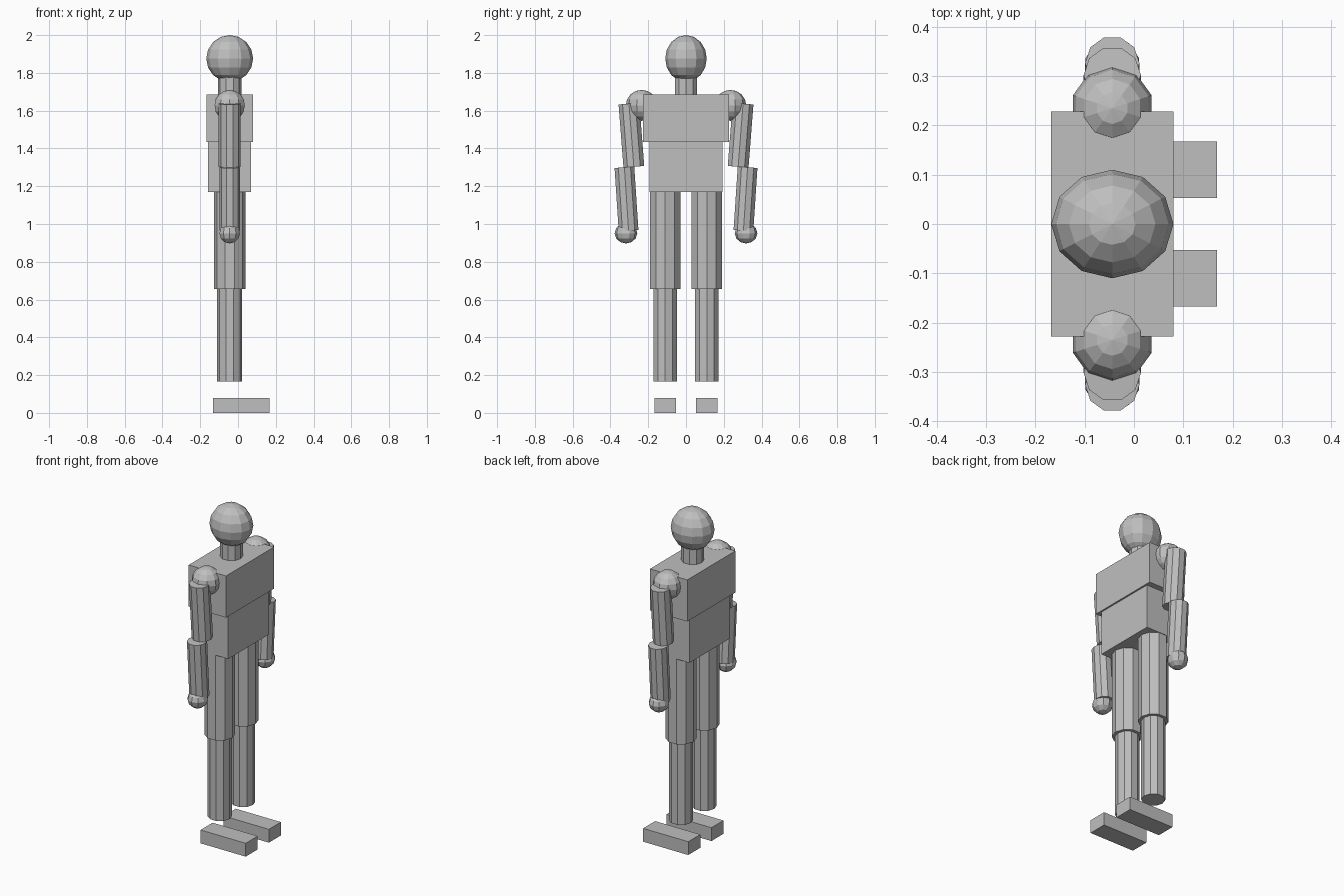
import bpy, bmesh
from math import pi
from mathutils import Matrix, Vector

cube = bpy.data.objects.get("Cube")
if cube:
    bpy.data.objects.remove(cube, do_unlink=True)

# One plain grey for the whole figure
GREY = (0.52, 0.52, 0.52, 1)
grey = bpy.data.materials.new("plain grey")
grey.use_nodes = True
grey.diffuse_color = GREY
grey.node_tree.nodes["Principled BSDF"].inputs["Base Color"].default_value = GREY

AXIS_X = -0.044  # body axis, behind the toes


def finish(name, bm):
    mesh = bpy.data.meshes.new(name)
    bm.to_mesh(mesh)
    bm.free()
    mesh.materials.append(grey)
    obj = bpy.data.objects.new(name, mesh)
    bpy.context.collection.objects.link(obj)


def box(name, center, size):
    bm = bmesh.new()
    bmesh.ops.create_cube(bm, size=1, matrix=Matrix.Translation(center) @ Matrix.Diagonal((*size, 1)))
    finish(name, bm)


def ball(name, center, radii, segments, rings):
    bm = bmesh.new()
    bmesh.ops.create_uvsphere(bm, u_segments=segments, v_segments=rings, radius=1,
                              matrix=Matrix.Translation(center) @ Matrix.Diagonal((*radii, 1)))
    finish(name, bm)


def limb(name, top, bottom, radius, sides=10):
    """Faceted cylinder between two (y, z) points, with a corner facing forward."""
    a, b = Vector((AXIS_X, *top)), Vector((AXIS_X, *bottom))
    axis = a - b
    turn = Vector((0, 0, 1)).rotation_difference(axis).to_matrix().to_4x4()
    bm = bmesh.new()
    bmesh.ops.create_cone(bm, cap_ends=True, segments=sides, radius1=radius, radius2=radius,
                          depth=axis.length,
                          matrix=Matrix.Translation((a + b) / 2) @ turn @ Matrix.Rotation(pi / 2, 4, "Z"))
    finish(name, bm)


# Head, neck and trunk
ball("head", (AXIS_X, 0, 1.876), (0.124, 0.11, 0.124), 12, 8)
limb("neck", (0, 1.8), (0, 1.68), 0.062)
box("chest", (AXIS_X, 0, 1.56), (0.248, 0.456, 0.25))
box("abdomen", (AXIS_X, 0, 1.303), (0.228, 0.386, 0.265))

# Arms and legs, once for each side
for side, s in (("left", 1), ("right", -1)):
    ball(side + "_shoulder", (AXIS_X, s * 0.235, 1.628), (0.084, 0.084, 0.082), 10, 8)
    limb(side + "_upper_arm", (s * 0.302, 1.637), (s * 0.276, 1.303), 0.058)
    limb(side + "_forearm", (s * 0.326, 1.3), (s * 0.304, 0.965), 0.055)
    ball(side + "_hand", (AXIS_X, s * 0.318, 0.951), (0.057, 0.06, 0.054), 10, 6)
    limb(side + "_thigh", (s * 0.11, 1.172), (s * 0.11, 0.657), 0.084)
    limb(side + "_shin", (s * 0.11, 0.657), (s * 0.11, 0.165), 0.066)
    box(side + "_foot", (0.018, s * 0.11, 0.04), (0.3, 0.114, 0.08))
